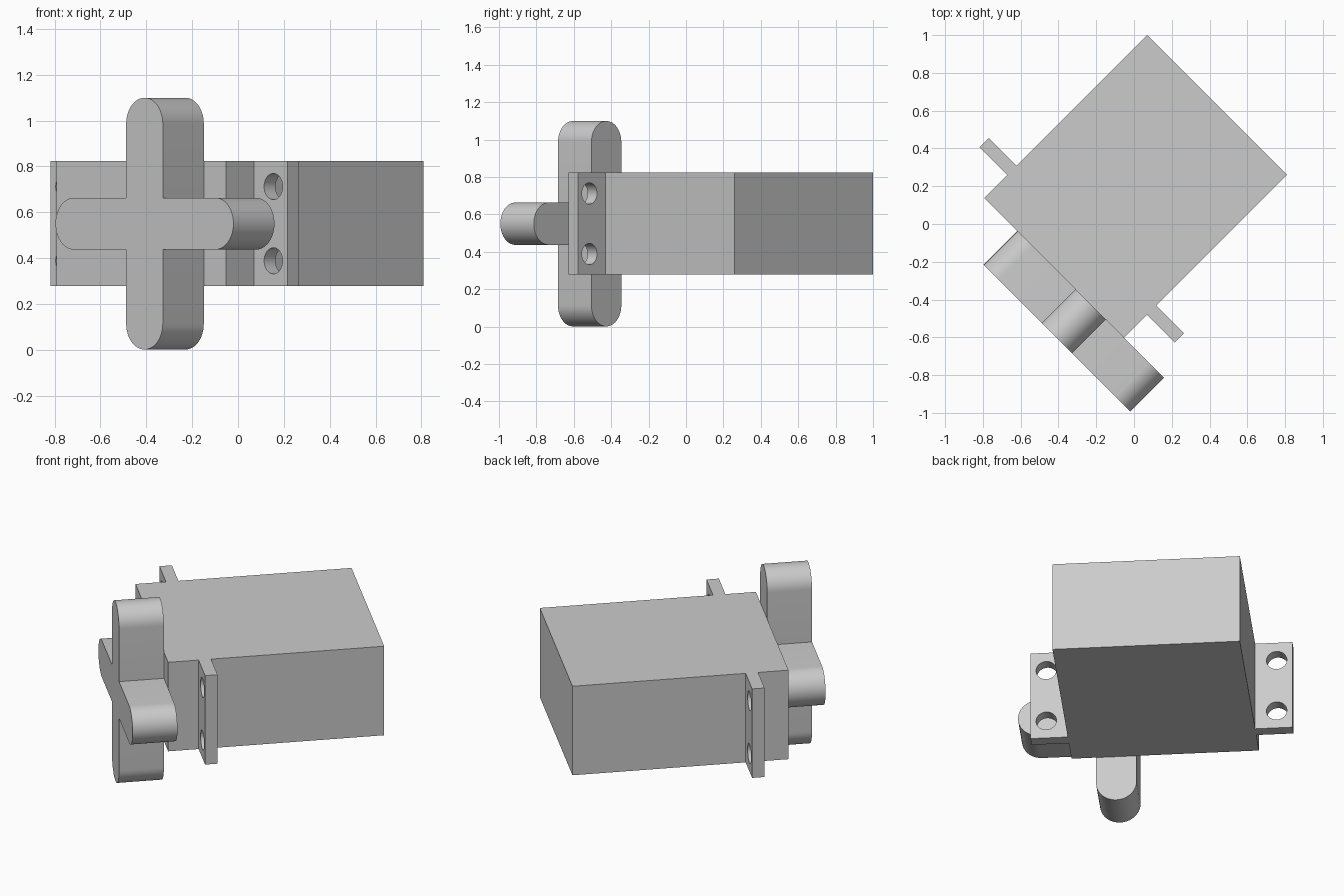
import bpy
import bmesh
from math import pi, cos, sin, radians
from mathutils import Matrix, Vector

cube = bpy.data.objects.get("Cube")
if cube:
    bpy.data.objects.remove(cube, do_unlink=True)

TURN = Matrix.Rotation(radians(-45), 4, 'Z')   # whole motor sits diagonally
MID_X, MID_Z = -0.134, 0.55                    # middle of the case
FRONT, BACK = -0.463, 0.757                    # case depth range

grey = bpy.data.materials.new("plain grey")
grey.use_nodes = True
colour = (0.6, 0.6, 0.6, 1)
grey.diffuse_color = colour
grey.node_tree.nodes["Principled BSDF"].inputs["Base Color"].default_value = colour


def prism(name, outline, depth):
    """Extrude a closed 3D outline along the depth vector."""
    bm = bmesh.new()
    face = bm.faces.new([bm.verts.new(p) for p in outline])
    new = bmesh.ops.extrude_face_region(bm, geom=[face], use_keep_orig=True)["geom"]
    verts = [g for g in new if isinstance(g, bmesh.types.BMVert)]
    bmesh.ops.translate(bm, vec=depth, verts=verts)
    bmesh.ops.recalc_face_normals(bm, faces=bm.faces)
    mesh = bpy.data.meshes.new(name)
    bm.to_mesh(mesh)
    bm.free()
    obj = bpy.data.objects.new(name, mesh)
    obj.matrix_world = TURN
    mesh.materials.append(grey)
    bpy.context.collection.objects.link(obj)
    return obj


def activate(obj):
    bpy.ops.object.select_all(action='DESELECT')
    obj.select_set(True)
    bpy.context.view_layer.objects.active = obj


def smooth(obj):
    activate(obj)
    bpy.ops.object.shade_smooth_by_angle(angle=radians(30))


# Case with a mounting tab on each side, as one plan outline
half, tab = 0.523, 0.731
side = [(half, FRONT), (half, -0.291), (tab, -0.291),
        (tab, -0.221), (half, -0.221), (half, BACK)]
plan = side + [(-x, y) for x, y in reversed(side)]
case = prism("motor_case", [(MID_X + x, y, 0.278) for x, y in plan], Vector((0, 0, 0.546)))

# Two screw holes through each tab
for sx in (-1, 1):
    for sz in (-1, 1):
        ring = [(MID_X + sx * 0.643 + 0.057 * cos(a), -0.4, MID_Z + sz * 0.162 + 0.057 * sin(a))
                for a in (i * pi / 20 for i in range(40))]
        cutter = prism("hole_cutter", ring, Vector((0, 0.3, 0)))
        cutter.hide_render = True
        activate(case)
        cut = case.modifiers.new("screw_hole", 'BOOLEAN')
        cut.operation, cut.solver, cut.object = 'DIFFERENCE', 'EXACT', cutter
        bpy.ops.object.modifier_apply(modifier=cut.name)
        bpy.data.objects.remove(cutter, do_unlink=True)
smooth(case)

# Cross-shaped horn with four round-ended arms
reach, r, steps = 0.549, 0.113, 24
outline = []
for arm in range(4):
    spin = Matrix.Rotation(arm * pi / 2, 2)
    points = [Vector((r, -r))]
    for i in range(steps + 1):
        a = -pi / 2 + pi * i / steps
        points.append(Vector((reach - r + r * cos(a), r * sin(a))))
    outline += [spin @ p for p in points]
horn = prism("cross_horn", [(0.139 + p.x, FRONT, MID_Z + p.y) for p in outline],
             Vector((0, -0.253, 0)))
smooth(horn)
